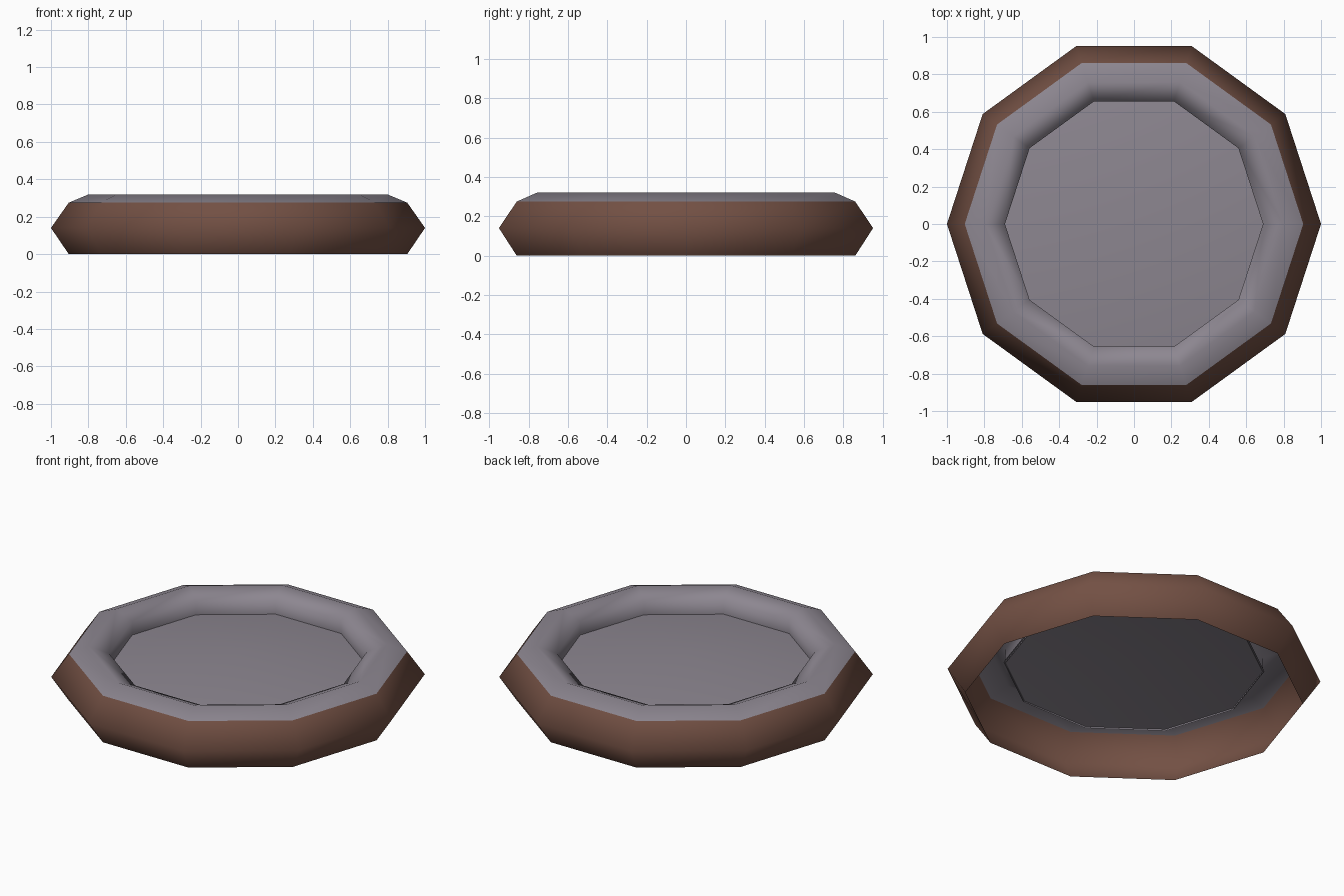
import bpy, bmesh, math

if "Cube" in bpy.data.objects:
    bpy.data.objects.remove(bpy.data.objects["Cube"])

SIDES = 10


def material(name, rgb):
    m = bpy.data.materials.new(name)
    m.diffuse_color = (*rgb, 1.0)
    m.use_nodes = True
    m.node_tree.nodes["Principled BSDF"].inputs["Base Color"].default_value = m.diffuse_color
    return m


def lathe(name, profile, mats, apex=None, split=None):
    """Ten-sided open shell from (radius, height) points; apex closes the last ring with a fan.
    Bands from index `split` upwards take the second material."""
    bm = bmesh.new()
    rings = [[bm.verts.new((r * math.cos(2 * math.pi * i / SIDES),
                            r * math.sin(2 * math.pi * i / SIDES), z))
              for i in range(SIDES)] for r, z in profile]
    for k, (lower, upper) in enumerate(zip(rings, rings[1:])):
        for i in range(SIDES):
            j = (i + 1) % SIDES
            f = bm.faces.new((lower[i], lower[j], upper[j], upper[i]))
            f.material_index = int(split is not None and k >= split)
    if apex is not None:
        top = bm.verts.new((0, 0, apex))
        for i in range(SIDES):
            bm.faces.new((rings[-1][i], rings[-1][(i + 1) % SIDES], top))
    for f in bm.faces:
        f.smooth = True
    mesh = bpy.data.meshes.new(name)
    bm.to_mesh(mesh)
    bm.free()
    for m in mats:
        mesh.materials.append(m)
    obj = bpy.data.objects.new(name, mesh)
    bpy.context.collection.objects.link(obj)
    return obj


brown = material("warm brown", (0.17, 0.08, 0.057))
grey = material("mauve grey", (0.265, 0.24, 0.28))

# Bulging outer wall, open underneath
lathe("outer_wall", [(0.905, 0.0), (1.0, 0.14), (0.905, 0.275)], [brown])
# Rounded padded rim with a steep inner drop
lathe("padded_rim", [(0.905, 0.275), (0.7975, 0.32), (0.69, 0.275), (0.692, 0.185)], [grey])
# Gently domed inner cushion
lathe("inner_cushion", [(0.70, 0.193)], [grey], apex=0.27)
